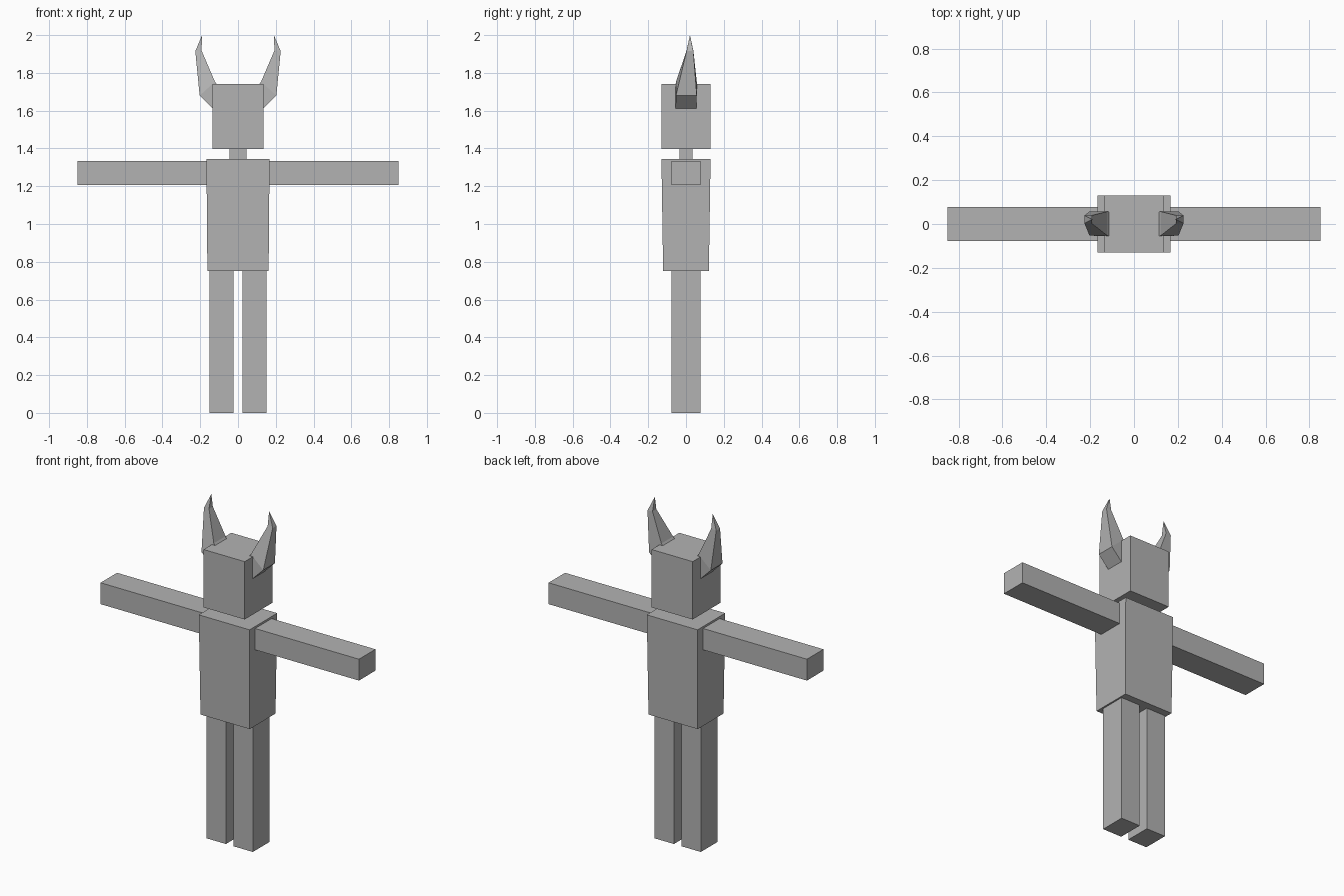
import bpy
import bmesh

if "Cube" in bpy.data.objects:
    bpy.data.objects.remove(bpy.data.objects["Cube"])

grey = bpy.data.materials.new("plain grey")
grey.diffuse_color = (0.45, 0.45, 0.45, 1.0)
grey.use_nodes = True
grey.node_tree.nodes["Principled BSDF"].inputs["Base Color"].default_value = grey.diffuse_color


def loft(name, rings, tip=None):
    """Join four-cornered rings into a closed solid, optionally ending in a point."""
    bm = bmesh.new()
    loops = [[bm.verts.new(p) for p in ring] for ring in rings]
    bm.faces.new(loops[0])
    for a, b in zip(loops, loops[1:]):
        for i in range(4):
            j = (i + 1) % 4
            bm.faces.new((a[i], a[j], b[j], b[i]))
    last = loops[-1]
    if tip:
        point = bm.verts.new(tip)
        for i in range(4):
            bm.faces.new((last[i], last[(i + 1) % 4], point))
    else:
        bm.faces.new(last)
    bmesh.ops.recalc_face_normals(bm, faces=bm.faces)
    mesh = bpy.data.meshes.new(name)
    bm.to_mesh(mesh)
    bm.free()
    mesh.materials.append(grey)
    obj = bpy.data.objects.new(name, mesh)
    bpy.context.collection.objects.link(obj)


def rect(x0, x1, y, z):
    return [(x0, -y, z), (x1, -y, z), (x1, y, z), (x0, y, z)]


def block(name, x0, x1, y, z0, z1):
    loft(name, [rect(x0, x1, y, z0), rect(x0, x1, y, z1)])


# Torso tapers slightly toward the hips
loft("torso", [rect(-0.162, 0.162, 0.121, 0.75), rect(-0.167, 0.167, 0.13, 1.345)])
block("neck", -0.045, 0.045, 0.035, 1.345, 1.398)
block("head", -0.135, 0.135, 0.13, 1.398, 1.742)

for side, s in (("left", -1), ("right", 1)):
    block(side + "_leg", s * 0.025, s * 0.152, 0.0775, 0.0, 0.75)
    block(side + "_arm", s * 0.163, s * 0.85, 0.0775, 1.206, 1.333)

    # Horn: root in the head, bend at the elbow, narrow upper section, point.
    # Each section: outer x, z, inner x, z, front y, back y
    sections = [
        (0.135, 1.612, 0.112, 1.740, -0.055, 0.055),
        (0.203, 1.680, 0.122, 1.753, -0.053, 0.057),
        (0.226, 1.915, 0.193, 1.918, 0.003, 0.039),
    ]
    rings = [[(s * xo, f, zo), (s * xo, b, zo), (s * xi, b, zi), (s * xi, f, zi)]
             for xo, zo, xi, zi, f, b in sections]
    loft(side + "_horn", rings, tip=(s * 0.19, 0.021, 2.0))
